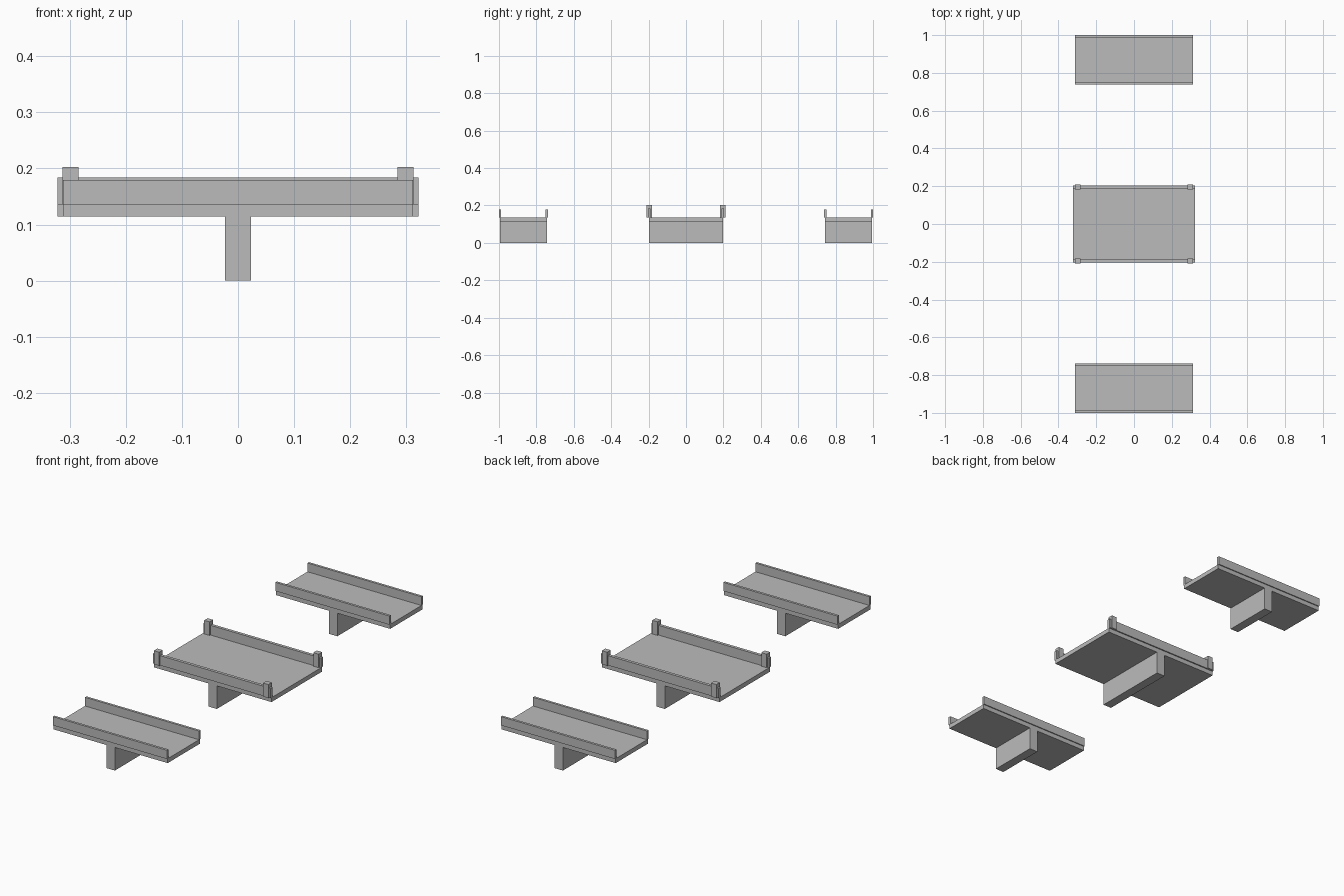
import bpy

cube = bpy.data.objects.get("Cube")
if cube:
    bpy.data.objects.remove(cube, do_unlink=True)

grey = bpy.data.materials.new("concrete grey")
grey.use_nodes = True
colour = (0.5, 0.5, 0.5, 1)
grey.diffuse_color = colour
grey.node_tree.nodes["Principled BSDF"].inputs["Base Color"].default_value = colour

DECK_BOTTOM, DECK_TOP = 0.114, 0.136


def box(name, x, y, z):
    """Box from (min, max) ranges along each axis."""
    bpy.ops.mesh.primitive_cube_add(size=1, location=[sum(r) / 2 for r in (x, y, z)])
    ob = bpy.context.object
    ob.name = name
    ob.scale = [r[1] - r[0] for r in (x, y, z)]
    bpy.ops.object.transform_apply(location=False, rotation=False, scale=True)
    ob.data.materials.append(grey)
    return ob


def span(name, y, half_depth, half_width, wall_top, wall_thick, overhang):
    """Deck on a pier wall, with a parapet along each long edge."""
    depth = (y - half_depth, y + half_depth)
    width = (-half_width, half_width)
    box(name + "_deck", width, depth, (DECK_BOTTOM, DECK_TOP))
    box(name + "_pier", (-0.023, 0.023), depth, (0, DECK_BOTTOM))
    for side, label in ((-1, "front"), (1, "back")):
        outer = y + side * (half_depth + overhang)
        inner = outer - side * wall_thick
        box(f"{name}_{label}_parapet", width, sorted((outer, inner)), (DECK_TOP, wall_top))


# Two narrow outer spans and the wide middle span
span("front_span", -0.869, 0.126, 0.312, 0.179, 0.012, 0.005)
span("back_span", 0.869, 0.126, 0.312, 0.179, 0.012, 0.005)
span("middle_span", 0, 0.198, 0.322, 0.184, 0.015, 0.006)

# Corner posts of the middle span
for sx, xl in ((-1, "right"), (1, "left")):
    for sy, yl in ((-1, "front"), (1, "back")):
        box(f"{yl}_{xl}_post", sorted((sx * 0.284, sx * 0.313)),
            sorted((sy * 0.183, sy * 0.21)), (DECK_TOP, 0.203))
